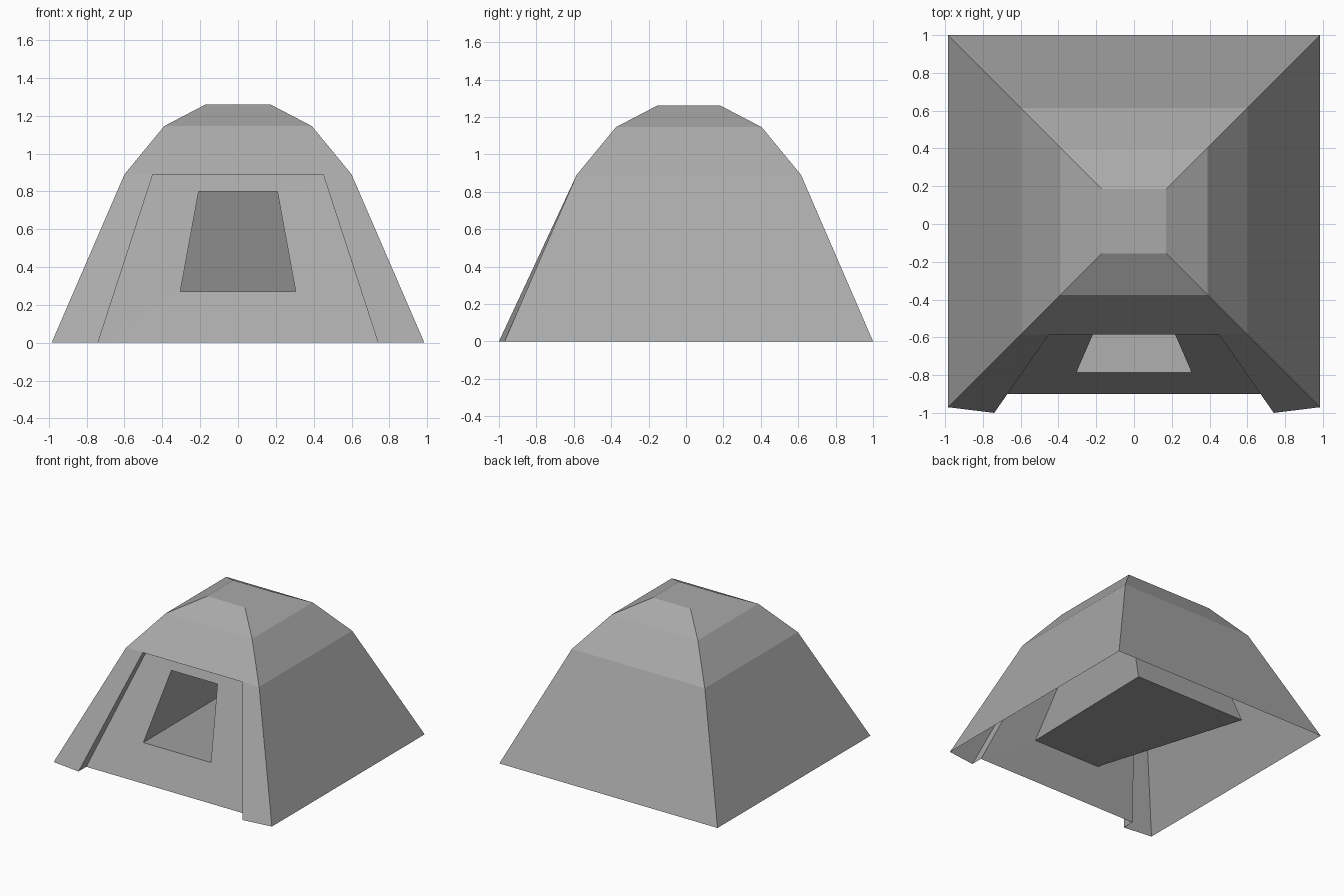
import bpy
import bmesh

old = bpy.data.objects.get("Cube")
if old:
    bpy.data.objects.remove(old, do_unlink=True)

# One grey canvas colour
grey = (0.40, 0.40, 0.40, 1.0)
canvas = bpy.data.materials.new("grey canvas")
canvas.use_nodes = True
canvas.diffuse_color = grey
for node in canvas.node_tree.nodes:
    if node.type == "BSDF_PRINCIPLED":
        node.inputs["Base Color"].default_value = grey
        node.inputs["Roughness"].default_value = 0.9

CENTRE_Y = 0.015


def ring(half, z):
    """Square horizontal ring, counter-clockwise from the front left of the page."""
    return [(sx * half, sy * half + CENTRE_Y, z)
            for sx, sy in ((-1, -1), (1, -1), (1, 1), (-1, 1))]


def trapezoid(bottom, top):
    """Upright frame from (half width, y, z) of its bottom and top edges."""
    (bx, by, bz), (tx, ty, tz) = bottom, top
    return [(-bx, by, bz), (bx, by, bz), (tx, ty, tz), (-tx, ty, tz)]


def bridge(a, b, sides=(0, 1, 2, 3)):
    """Quads joining two four-point loops on the chosen sides."""
    return [[a[i], a[(i + 1) % 4], b[(i + 1) % 4], b[i]] for i in sides]


def build(name, faces):
    bm = bmesh.new()
    for face in faces:
        bm.faces.new([bm.verts.new(p) for p in face])
    bmesh.ops.remove_doubles(bm, verts=bm.verts, dist=0.0005)
    mesh = bpy.data.meshes.new(name)
    bm.to_mesh(mesh)
    bm.free()
    mesh.materials.append(canvas)
    obj = bpy.data.objects.new(name, mesh)
    bpy.context.collection.objects.link(obj)
    return obj


# Domed square shell, open below, with the lower front left out
rings = [ring(h, z) for h, z in ((0.985, 0), (0.6, 0.89), (0.39, 1.145), (0.17, 1.26))]
shell = bridge(rings[0], rings[1], (1, 2, 3))
for low, high in zip(rings[1:], rings[2:]):
    shell += bridge(low, high)
shell.append(rings[-1])
build("tent_shell", shell)

# Front flaps beside the doorway, flared slightly forward
front = [rings[0][0], rings[0][1], rings[1][1], rings[1][0]]
opening = trapezoid((0.74, -1.0, 0), (0.45, -0.585, 0.89))
build("front_flaps", bridge(front, opening, (1, 3)))

# Recessed door panel with a window hole, and the recess edges
panel = trapezoid((0.74, -0.90, 0), (0.45, -0.525, 0.89))
window = trapezoid((0.305, -0.785, 0.27), (0.208, -0.562, 0.80))
build("doorway_edges", bridge(opening, panel, (1, 2, 3)))
build("door_panel", bridge(panel, window))

# Closed pocket widening inward from the window
back = trapezoid((0.505, 0.655, 0.11), (0.36, 0.34, 1.0))
build("window_pocket", bridge(window, back) + [back])
